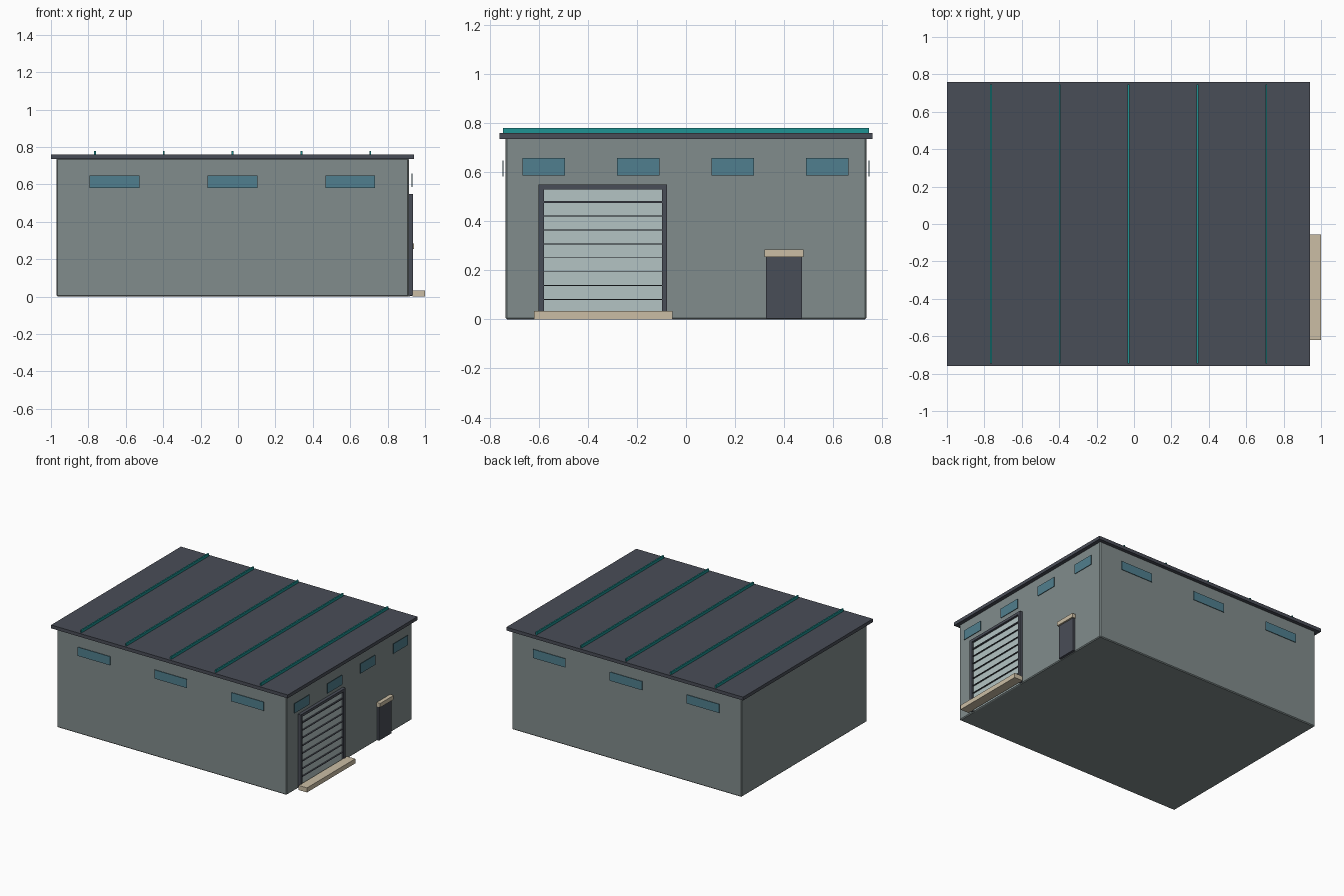
import bpy

old = bpy.data.objects.get("Cube")
if old:
    bpy.data.objects.remove(old, do_unlink=True)


def material(name, hex_code):
    def linear(i):
        c = int(hex_code[i:i + 2], 16) / 255
        return c / 12.92 if c <= 0.04045 else ((c + 0.055) / 1.055) ** 2.4
    color = (linear(0), linear(2), linear(4), 1)
    m = bpy.data.materials.new(name)
    m.use_nodes = True
    m.diffuse_color = color
    bsdf = m.node_tree.nodes["Principled BSDF"]
    bsdf.inputs["Base Color"].default_value = color
    bsdf.inputs["Roughness"].default_value = 0.8
    return m


WALL = material("grey wall", "818C8C")
ROOF = material("dark slate", "494D57")
TEAL = material("teal trim", "1E9494")
GLASS = material("blue glass", "507F8E")
PANEL = material("pale shutter", "B4C4C4")
STONE = material("tan concrete", "CBBEA5")


def box(name, x, y, z, mat, bevel=0):
    """Box spanning the given (low, high) range on each axis."""
    spans = (x, y, z)
    bpy.ops.mesh.primitive_cube_add(size=1, location=[(a + b) / 2 for a, b in spans])
    ob = bpy.context.object
    ob.name = name
    ob.scale = [b - a for a, b in spans]
    bpy.ops.object.transform_apply(location=False, rotation=False, scale=True)
    ob.data.materials.append(mat)
    if bevel:
        mod = ob.modifiers.new("edge", "BEVEL")
        mod.width = bevel
        mod.segments = 1
    return ob


# Hall and flat roof
FACE = 0.913
box("walls", (-0.97, FACE), (-0.735, 0.735), (0, 0.74), WALL, 0.006)
box("roof_slab", (-1, 0.94), (-0.76, 0.76), (0.735, 0.76), ROOF)
for i in range(5):
    x = -0.765 + 0.368 * i
    box(f"roof_rib_{i}", (x - 0.005, x + 0.005), (-0.745, 0.745), (0.758, 0.78), TEAL)

# Window plates on both long walls
for side, label in ((-1, "front"), (1, "back")):
    for i in range(3):
        x = -0.66 + 0.63 * i
        y = sorted((side * 0.743, side * 0.747))
        box(f"{label}_window_{i}", (x - 0.133, x + 0.133), y, (0.582, 0.647), GLASS)

# Window plates on the entrance wall
for i in range(4):
    y = -0.58 + 0.385 * i
    box(f"entrance_window_{i}", (0.928, 0.932), (y - 0.087, y + 0.087), (0.586, 0.658), GLASS)

# Roller shutter with frame and slat seams
box("shutter", (FACE - 0.01, 0.92), (-0.582, -0.098), (0, 0.535), PANEL)
for i in range(8):
    z = 0.08 + 0.057 * i
    half = 0.004 if i == 7 else 0.002
    box(f"shutter_seam_{i}", (FACE, 0.93), (-0.582, -0.098), (z - half, z + half), ROOF)
for label, y in (("right", -0.59), ("left", -0.0875)):
    box(f"shutter_jamb_{label}", (FACE - 0.01, 0.936), (y - 0.011, y + 0.011), (0.005, 0.55), ROOF)
box("shutter_lintel", (FACE - 0.01, 0.936), (-0.601, -0.0765), (0.53, 0.55), ROOF)
box("loading_step", (0.932, 1.0), (-0.62, -0.055), (0, 0.034), STONE)

# Side door with canopy
box("door", (FACE - 0.01, 0.93), (0.325, 0.472), (0.004, 0.256), ROOF)
box("door_canopy", (FACE - 0.01, 0.942), (0.32, 0.478), (0.255, 0.285), STONE)
